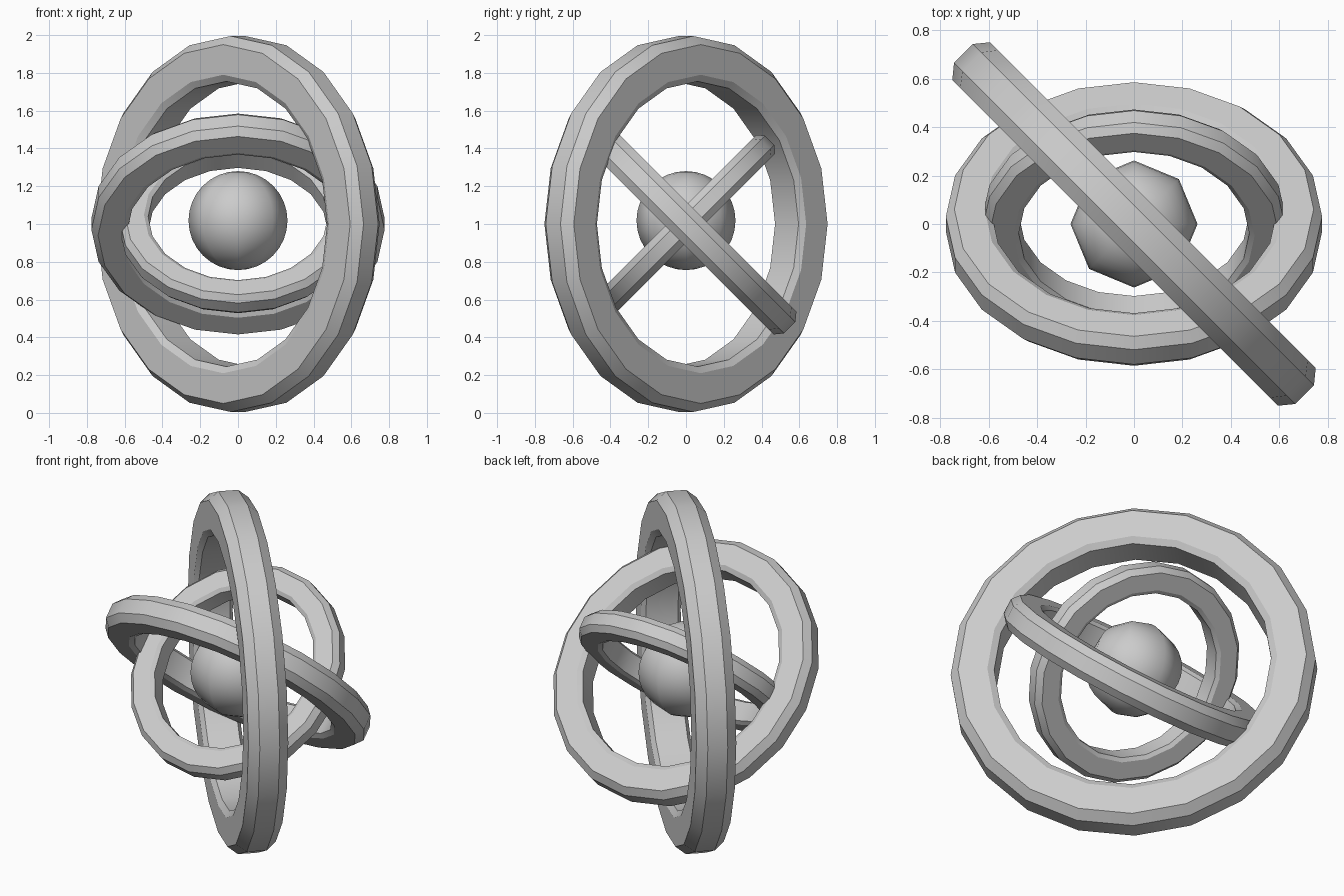
import bpy, bmesh, math
from mathutils import Vector

if "Cube" in bpy.data.objects:
    bpy.data.objects.remove(bpy.data.objects["Cube"])

grey = bpy.data.materials.new("plain grey")
grey.diffuse_color = (0.6, 0.6, 0.6, 1)
grey.use_nodes = True
grey.node_tree.nodes["Principled BSDF"].inputs["Base Color"].default_value = grey.diffuse_color

CENTRE = Vector((0, 0, 1.0))
SEGMENTS = 20
# Ring cross-section (radius, offset along axis): a bar with chamfered corners
PROFILE = [(0.995, -0.055), (0.995, 0.055), (0.95, 0.11), (0.79, 0.11),
           (0.755, 0.088), (0.755, -0.088), (0.79, -0.11), (0.95, -0.11)]


def finish(name, bm, location, angle):
    bmesh.ops.recalc_face_normals(bm, faces=bm.faces)
    mesh = bpy.data.meshes.new(name)
    bm.to_mesh(mesh)
    bm.free()
    mesh.materials.append(grey)
    obj = bpy.data.objects.new(name, mesh)
    obj.location = location
    bpy.context.collection.objects.link(obj)
    bpy.ops.object.select_all(action='DESELECT')
    obj.select_set(True)
    bpy.context.view_layer.objects.active = obj
    bpy.ops.object.shade_smooth_by_angle(angle=math.radians(angle))
    return obj


def ring(name, size, start, axis):
    """Sweep the profile round the axis; start points to the first corner."""
    u, n = Vector(start).normalized(), Vector(axis).normalized()
    v = n.cross(u)
    bm = bmesh.new()
    loops = []
    for i in range(SEGMENTS):
        a = math.tau * i / SEGMENTS
        out = u * math.cos(a) + v * math.sin(a)
        loops.append([bm.verts.new((out * r + n * h) * size) for r, h in PROFILE])
    count = len(PROFILE)
    for i in range(SEGMENTS):
        a, b = loops[i], loops[(i + 1) % SEGMENTS]
        for j in range(count):
            k = (j + 1) % count
            bm.faces.new((a[j], a[k], b[k], b[j]))
    return finish(name, bm, CENTRE, 25)


# Three nested rings: one upright on the diagonal, two tilted about x
ring("outer_ring", 1.0, (0, 0, 1), (1, 1, 0))
ring("middle_ring", 0.78, (1, 0, 0), (0, 1, 1))
ring("inner_ring", 0.63, (1, 0, 0), (0, -1, 1))

# Central ball
bm = bmesh.new()
bmesh.ops.create_uvsphere(bm, u_segments=8, v_segments=16, radius=0.262)
finish("core_ball", bm, (0, 0, 1.018), 80)
